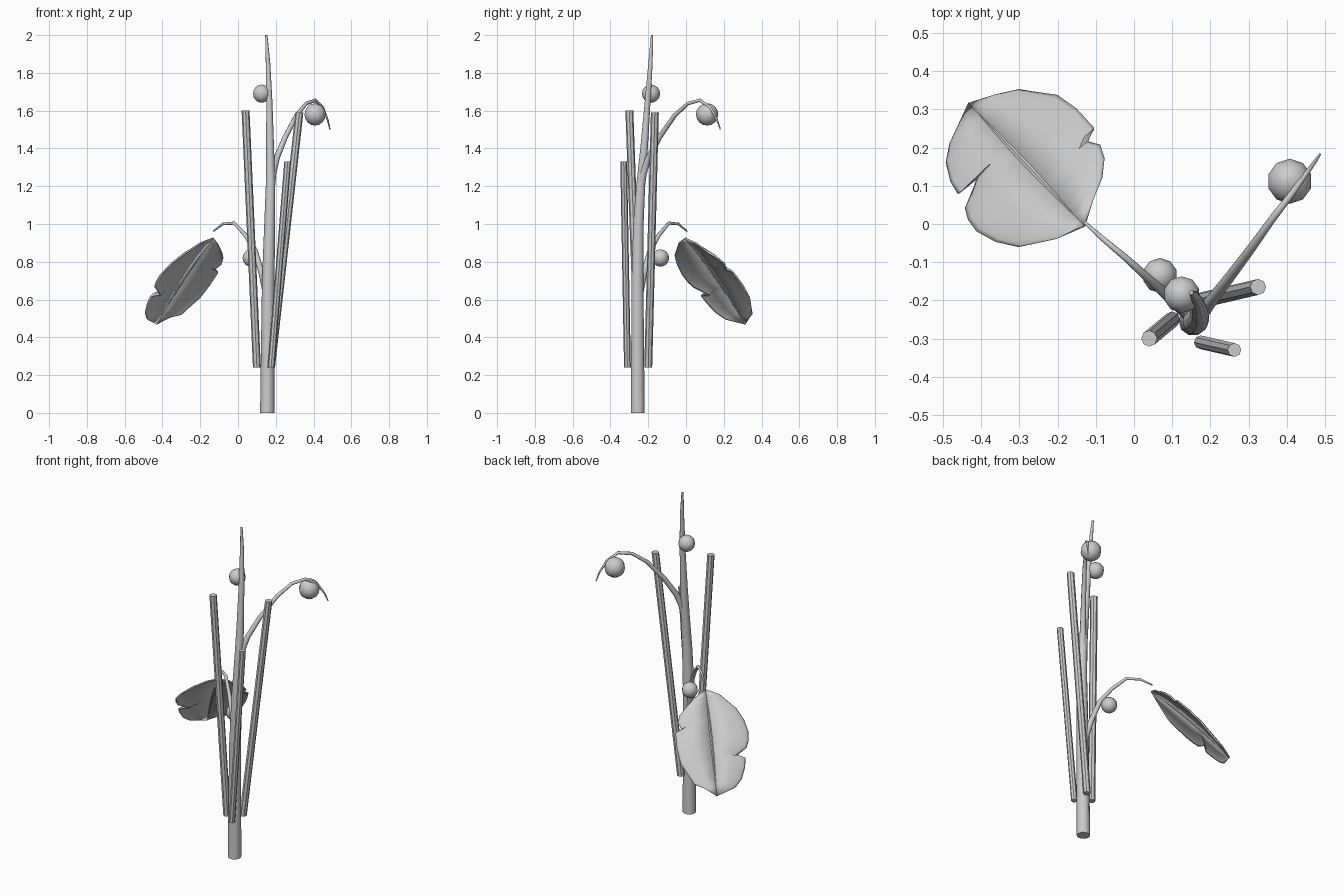
import bpy, bmesh, math
from mathutils import Vector

if "Cube" in bpy.data.objects:
    bpy.data.objects.remove(bpy.data.objects["Cube"])


def finish(name, bm, angle=45):
    bmesh.ops.recalc_face_normals(bm, faces=bm.faces)
    me = bpy.data.meshes.new(name)
    bm.to_mesh(me)
    bm.free()
    ob = bpy.data.objects.new(name, me)
    bpy.context.collection.objects.link(ob)
    bpy.ops.object.select_all(action='DESELECT')
    ob.select_set(True)
    bpy.context.view_layer.objects.active = ob
    if angle:
        bpy.ops.object.shade_smooth_by_angle(angle=math.radians(angle))
    return ob


def tube(name, path, radii, sides=8, level=False, angle=50):
    """Tapered tube along a path; level keeps every ring horizontal."""
    pts = [Vector(p) for p in path]
    bm = bmesh.new()
    rings, u = [], Vector((1, 0, 0))
    for i, p in enumerate(pts):
        t = (pts[min(i + 1, len(pts) - 1)] - pts[max(i - 1, 0)]).normalized()
        if level:
            t = Vector((0, 0, 1))
        u = (u - t * u.dot(t)).normalized()
        v = t.cross(u)
        ring = []
        for k in range(sides):
            a = 2 * math.pi * k / sides
            ring.append(bm.verts.new(p + radii[i] * (u * math.cos(a) + v * math.sin(a))))
        rings.append(ring)
    for a, b in zip(rings, rings[1:]):
        for k in range(sides):
            j = (k + 1) % sides
            bm.faces.new((a[k], a[j], b[j], b[k]))
    bm.faces.new(rings[0][::-1])
    bm.faces.new(rings[-1])
    return finish(name, bm, angle)


# Main stem
tube("main_stem",
     [(.155, -.255, 0), (.157, -.256, .3), (.16, -.257, .7), (.168, -.252, 1.0),
      (.172, -.24, 1.2), (.17, -.222, 1.4), (.166, -.203, 1.65), (.159, -.188, 1.85), (.15, -.18, 2.0)],
     [.038, .036, .033, .029, .025, .021, .016, .012, .006], 10, level=True)

# Arching flower branch
tube("arching_branch",
     [(.172, -.245, 1.15), (.185, -.225, 1.27), (.205, -.198, 1.35), (.25, -.14, 1.46), (.31, -.06, 1.575),
      (.36, .01, 1.638), (.41, .075, 1.655), (.45, .13, 1.615), (.475, .165, 1.55), (.487, .182, 1.5)],
     [.02, .018, .016, .014, .012, .010, .009, .007, .005, .003])

# Leaf stalk
tube("leaf_stalk",
     [(.155, -.25, .6), (.125, -.222, .74), (.09, -.19, .86), (.04, -.145, .94),
      (-.02, -.09, 1.005), (-.08, -.04, 1.0), (-.13, .005, .962)],
     [.018, .016, .014, .011, .009, .007, .004])

# Straight cut canes
canes = [((.10, -.25, .24), (.04, -.30, 1.60)),
         ((.175, -.20, .24), (.325, -.165, 1.59)),
         ((.175, -.31, .24), (.263, -.33, 1.33))]
for i, (a, b) in enumerate(canes):
    tube(f"cane_{i + 1}", [a, b], [.021 if i < 2 else .018] * 2, 8, level=True, angle=30)

# Round buds
for i, (loc, r) in enumerate([((.125, -.185, 1.69), .048), ((.408, .112, 1.58), .059), ((.068, -.135, .82), .046)]):
    bm = bmesh.new()
    bmesh.ops.create_uvsphere(bm, u_segments=10, v_segments=8, radius=r)
    bmesh.ops.translate(bm, verts=bm.verts, vec=loc)
    finish(f"bud_{i + 1}", bm, 60)

# Leaf blade: outline points joined to the midrib, drooping at the rim
base, axis = Vector((-.13, -.005)), Vector((-.302, .32))
left = [(-.2, -.038), (-.3, -.06), (-.36, -.047), (-.41, -.02), (-.432, .01), (-.44, .04),
        (-.412, .12), (-.46, .08), (-.478, .11), (-.49, .16), (-.48, .21)]
right = [(-.108, .06), (-.085, .12), (-.078, .17), (-.088, .205), (-.122, .215), (-.105, .25),
         (-.15, .3), (-.2, .335), (-.27, .345), (-.3, .35), (-.36, .337)]


def height(s, f):
    return .925 - .455 * s + .09 * s * (1 - s) - .028 * f ** 5


bm = bmesh.new()
steps = (0, .5, .82, .94, 1)
for side in (left, right):
    rows = []
    for p in [tuple(base)] + side + [tuple(base + axis)]:
        p = Vector(p)
        s = min(1, max(0, (p - base).dot(axis) / axis.length_squared))
        root = base + axis * s
        wide = min(1, (p - root).length / .1)
        rows.append([bm.verts.new((*root.lerp(p, f), height(s, f * wide))) for f in steps])
    for a, b in zip(rows, rows[1:]):
        for k in range(len(steps) - 1):
            bm.faces.new((a[k], a[k + 1], b[k + 1], b[k]))
bmesh.ops.remove_doubles(bm, verts=bm.verts, dist=.0005)
leaf = finish("leaf_blade", bm, 40)
mod = leaf.modifiers.new("thickness", 'SOLIDIFY')
mod.thickness = .008
mod.offset = 0

# Midrib of the leaf
rib = []
for i in range(9):
    s = i / 8
    q = base + axis * s
    rib.append((q.x, q.y, height(s, 0)))
tube("leaf_midrib", rib, [.003 + .005 * math.sin(math.pi * i / 8) for i in range(9)], 6)
